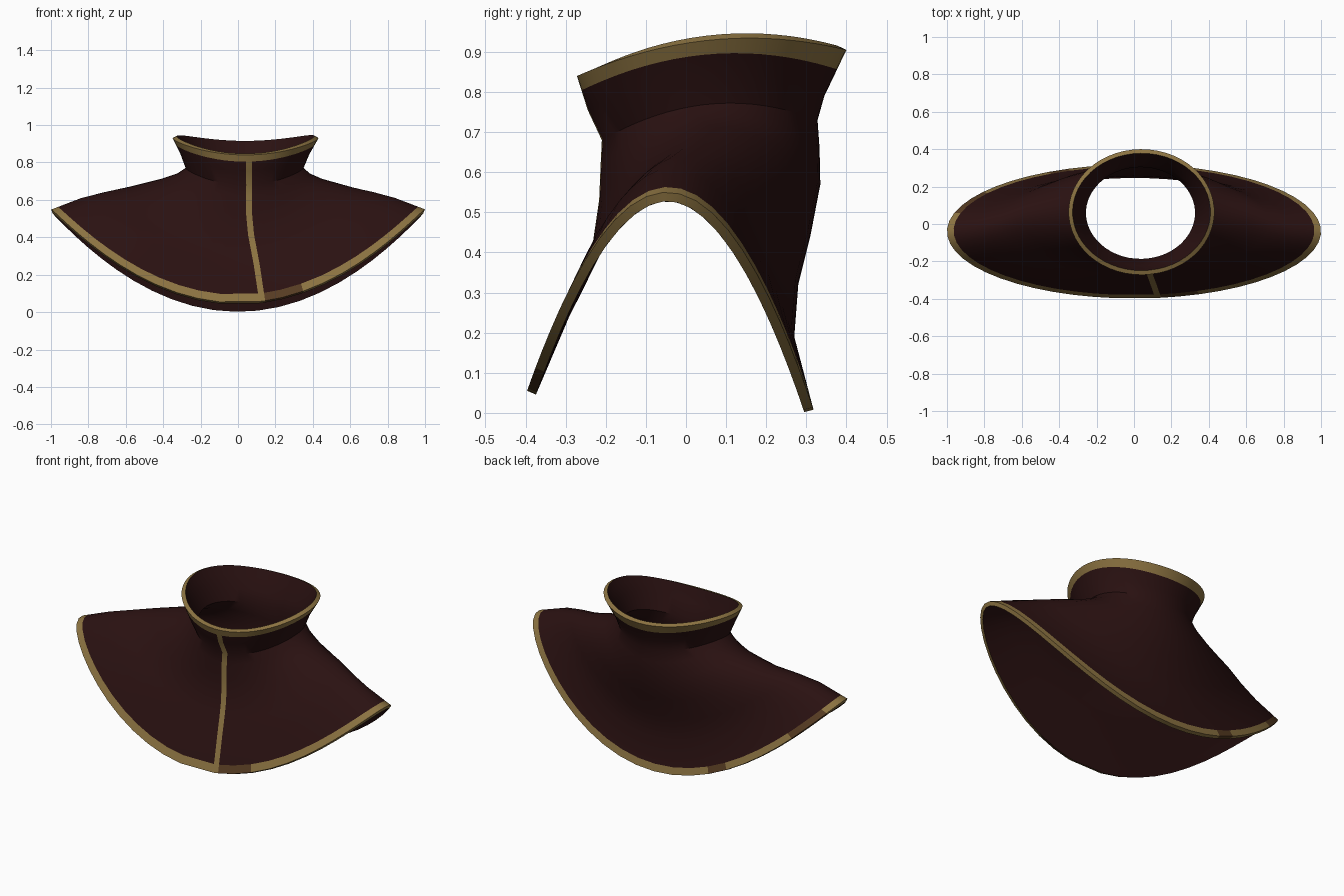
import bpy, math

if "Cube" in bpy.data.objects:
    bpy.data.objects.remove(bpy.data.objects["Cube"])

def material(name, rgb):
    m = bpy.data.materials.new(name)
    m.diffuse_color = (*rgb, 1)
    m.use_nodes = True
    m.node_tree.nodes["Principled BSDF"].inputs["Base Color"].default_value = m.diffuse_color
    return m

# Solidify shifts inner faces to the last slot, so the lining is all maroon
GOLD, BROWN, MAROON = 0, 1, 2
mats = [material("gold trim", (0.26, 0.17, 0.053)),
        material("worn brown trim", (0.095, 0.045, 0.016)),
        material("dark maroon cloth", (0.023, 0.0056, 0.0056))]

# Rings from collar lip to hem:
# centre x, half width, front y, back y, front z, side z, back z, seam angle
lip = (0.04, 0.39, -0.272, 0.40, 0.84, 0.93, 0.905, 0.05)
mid = (0.037, 0.345, -0.245, 0.345, 0.755, 0.845, 0.79, 0.06)
neck = (0.035, 0.315, -0.21, 0.328, 0.68, 0.77, 0.73, 0.08)
chest = [(0.03, 0.355, -0.213, 0.333, 0.62, 0.74, 0.66, 0.08),
         (0.02, 0.43, -0.217, 0.335, 0.53, 0.712, 0.57, 0.09),
         (0.01, 0.60, -0.235, 0.31, 0.41, 0.668, 0.44, 0.10),
         (0.005, 0.72, -0.27, 0.28, 0.335, 0.642, 0.32, 0.11)]
low = (0.0, 0.84, -0.315, 0.27, 0.245, 0.61, 0.19, 0.12)
hem = (0.0, 1.0, -0.398, 0.318, 0.05, 0.55, 0.008, 0.13)

def blend(a, b, f):
    return tuple(p + (q - p) * f for p, q in zip(a, b))

rings = [lip, blend(mid, lip, 0.58), mid, neck, *chest, low,
         blend(low, hem, 0.78), hem]
COLS = 54

def ring_points(r):
    cx, w, yf, yb, zf, zs, zb, seam = r
    half = 0.016 / w
    # First two columns bound the front seam, the rest go round evenly
    angles = [seam - half, seam + half]
    angles += [0.24 + (2 * math.pi - 0.34) * i / (COLS - 3) for i in range(COLS - 2)]
    pts = []
    for t in angles:
        s, c = math.sin(t), math.cos(t)
        pts.append((cx + w * s,
                    (yf + yb) / 2 + (yf - yb) / 2 * c,
                    zs * s * s + (zf + zb) / 2 * c * c + (zf - zb) / 2 * c))
    return pts

verts = [p for r in rings for p in ring_points(r)]
faces, slots = [], []
last = len(rings) - 2
for j in range(len(rings) - 1):
    for i in range(COLS):
        k = (i + 1) % COLS
        f = (j * COLS + i, (j + 1) * COLS + i, (j + 1) * COLS + k, j * COLS + k)
        x = sum(verts[v][0] for v in f) / 4
        y = sum(verts[v][1] for v in f) / 4
        slot = GOLD if j in (0, last) or i == 0 else MAROON
        # Worn patches along the hem
        if j == last and i != 0:
            if (y < -0.1 and 0.14 < x < 0.3) or \
               (y > 0 and (-0.48 < x < -0.3 or -0.95 < x < -0.78)):
                slot = BROWN
        faces.append(f)
        slots.append(slot)

# Shoulder mantle with standing collar
mesh = bpy.data.meshes.new("collared_mantle")
mesh.from_pydata(verts, [], faces)
for m in mats:
    mesh.materials.append(m)
for poly, slot in zip(mesh.polygons, slots):
    poly.material_index = slot
mantle = bpy.data.objects.new("collared_mantle", mesh)
bpy.context.collection.objects.link(mantle)

# Cloth thickness with a plain lining
solid = mantle.modifiers.new("thickness", 'SOLIDIFY')
solid.thickness = 0.024
solid.offset = -1
solid.material_offset = 2
solid.material_offset_rim = 0

bpy.context.view_layer.objects.active = mantle
mantle.select_set(True)
bpy.ops.object.modifier_apply(modifier=solid.name)
bpy.ops.object.shade_smooth_by_angle(angle=math.radians(35))
